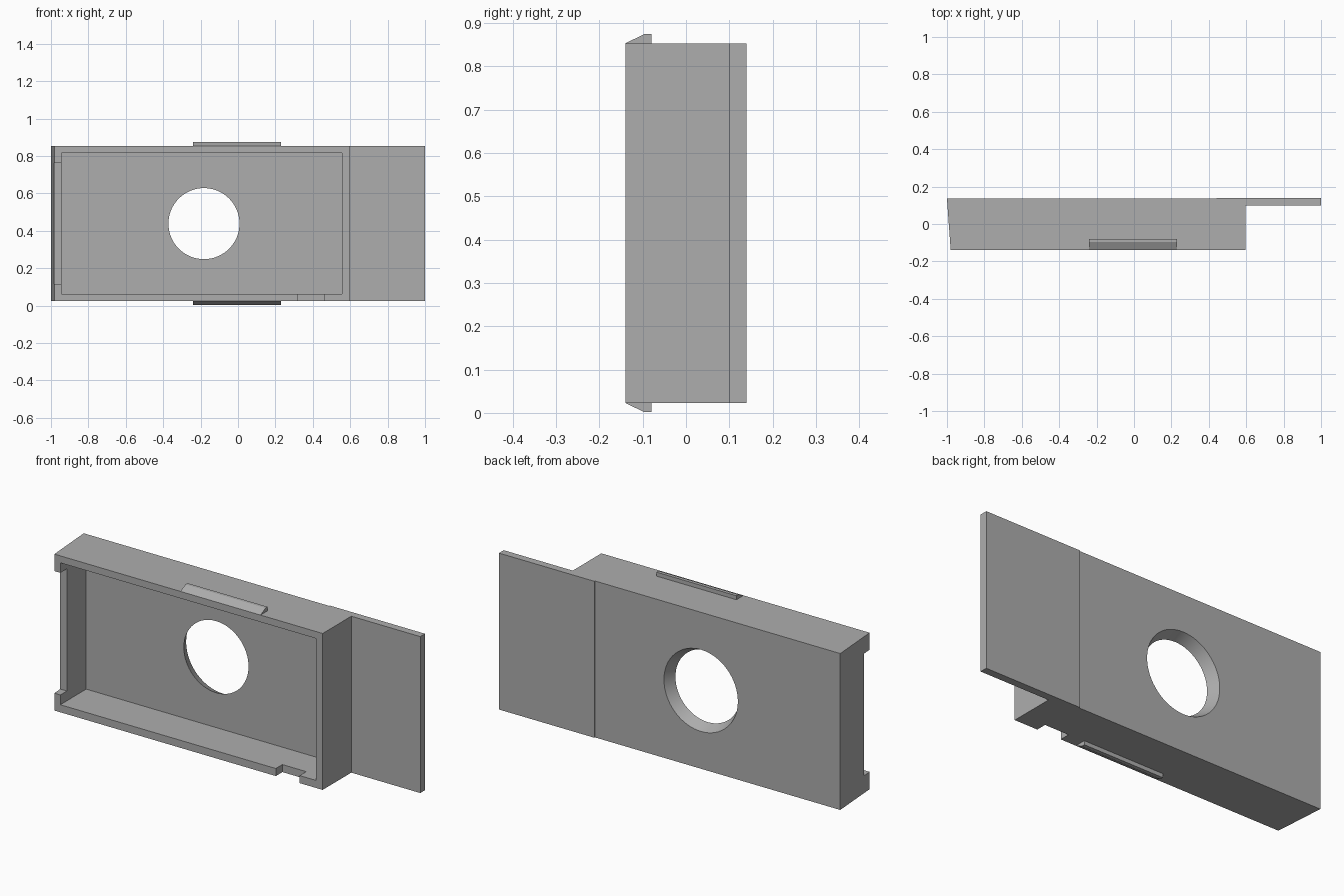
import bpy, bmesh, math

cube = bpy.data.objects.get("Cube")
if cube:
    bpy.data.objects.remove(cube)

grey = bpy.data.materials.new("plain_grey")
grey.use_nodes = True
grey.diffuse_color = (0.42, 0.42, 0.42, 1)
grey.node_tree.nodes["Principled BSDF"].inputs["Base Color"].default_value = grey.diffuse_color

LOW, HIGH = 0.023, 0.853      # bottom and top of the shell
FRONT, BACK = -0.14, 0.135    # front rim and rear face
FLOOR = 0.077                 # inner face of the rear panel


def prism(name, profile, axis, start, end):
    """Extrude a 2D profile along x (profile is y, z) or z (profile is x, y)."""
    bm = bmesh.new()
    place = (lambda p: (start, *p)) if axis == "x" else (lambda p: (*p, start))
    face = bm.faces.new([bm.verts.new(place(p)) for p in profile])
    out = bmesh.ops.extrude_face_region(bm, geom=[face])
    step = (end - start, 0, 0) if axis == "x" else (0, 0, end - start)
    moved = [g for g in out["geom"] if isinstance(g, bmesh.types.BMVert)]
    bmesh.ops.translate(bm, verts=moved, vec=step)
    bmesh.ops.recalc_face_normals(bm, faces=bm.faces)
    mesh = bpy.data.meshes.new(name)
    bm.to_mesh(mesh)
    bm.free()
    mesh.materials.append(grey)
    obj = bpy.data.objects.new(name, mesh)
    bpy.context.collection.objects.link(obj)
    return obj


def box(name, x0, x1, y0, y1, z0, z1):
    return prism(name, [(x0, y0), (x1, y0), (x1, y1), (x0, y1)], "z", z0, z1)


def combine(target, tool, operation):
    mod = target.modifiers.new(tool.name, "BOOLEAN")
    mod.operation, mod.solver, mod.object = operation, "EXACT", tool
    bpy.context.view_layer.objects.active = target
    bpy.ops.object.modifier_apply(modifier=mod.name)
    bpy.data.objects.remove(tool)


# Shell with a slightly slanted end wall, joined to its rear flange
shell = prism("shell_with_flange", [(-0.98, FRONT), (0.595, FRONT), (0.595, BACK), (-1, BACK)],
              "z", LOW, HIGH)
combine(shell, box("flange", 0.44, 1, 0.1, 0.14, LOW, HIGH), "UNION")

# Open tray and the two rim notches
combine(shell, box("tray_cutter", -0.945, 0.557, -0.2, FLOOR, 0.063, 0.816), "DIFFERENCE")
combine(shell, box("end_notch_cutter", -1.1, -0.9, -0.2, -0.085, 0.115, 0.763), "DIFFERENCE")
combine(shell, box("lower_notch_cutter", 0.32, 0.46, -0.2, -0.085, -0.1, 0.1), "DIFFERENCE")

# Round window flaring towards the rear; the cutter continues past both faces
slope = (0.217 - 0.19) / (BACK - FLOOR)
depth = 0.12
middle = (FLOOR + BACK) / 2
near, far = (0.2035 + s * slope * depth / 2 for s in (-1, 1))
bpy.ops.mesh.primitive_cone_add(vertices=64, radius1=near, radius2=far, depth=depth,
                                location=(-0.182, middle, 0.438),
                                rotation=(-math.pi / 2, 0, 0))
window = bpy.context.object
window.name = "window_cutter"
window.data.materials.append(grey)
combine(shell, window, "DIFFERENCE")

# Smooth the window rim while keeping the flat faces crisp
bpy.ops.object.select_all(action="DESELECT")
shell.select_set(True)
bpy.context.view_layer.objects.active = shell
bpy.ops.object.shade_smooth_by_angle(angle=math.radians(25))

# Wedge-shaped snap ridges above and below
for name, base, sign in (("top_snap_ridge", HIGH, 1), ("bottom_snap_ridge", LOW, -1)):
    crest, root = base + sign * 0.021, base - sign * 0.004
    prism(name, [(FRONT, root), (FRONT, base), (-0.097, crest), (-0.08, crest), (-0.08, root)],
          "x", -0.24, 0.23)
